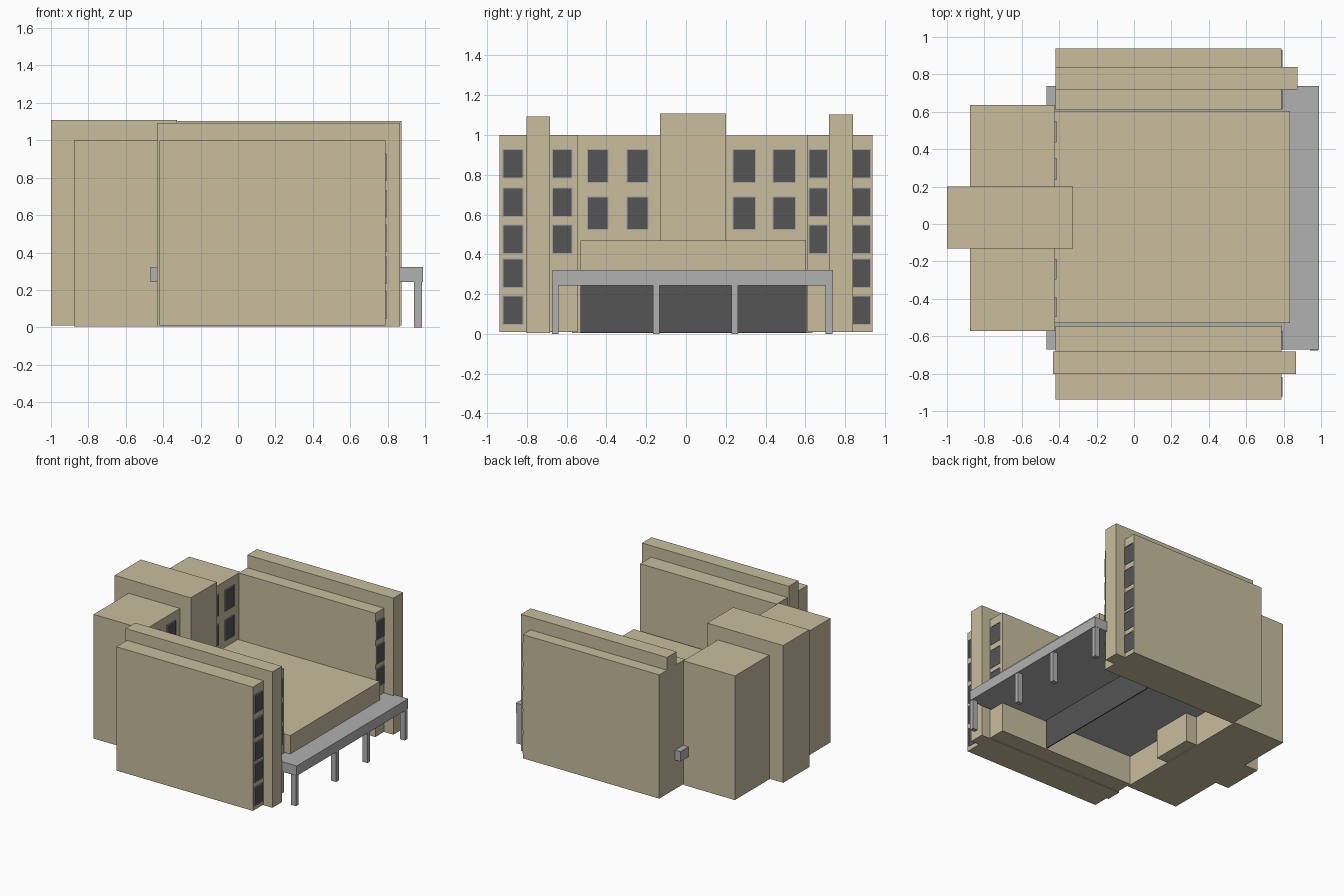
import bpy
import bmesh
from mathutils import Vector

if "Cube" in bpy.data.objects:
    bpy.data.objects.remove(bpy.data.objects["Cube"])


def material(name, rgb):
    m = bpy.data.materials.new(name)
    m.diffuse_color = (*rgb, 1.0)
    m.use_nodes = True
    m.node_tree.nodes["Principled BSDF"].inputs["Base Color"].default_value = m.diffuse_color
    return m


TAN = material("tan_wall", (0.58, 0.51, 0.34))
GREY = material("grey_concrete", (0.44, 0.44, 0.44))
DARK = material("dark_glass", (0.09, 0.09, 0.09))
FRAME = material("frame_grey", (0.36, 0.37, 0.42))


def boxes(name, spans, mat):
    """One object holding a box for each ((x0, x1), (y0, y1), (z0, z1))."""
    bm = bmesh.new()
    for span in spans:
        verts = bmesh.ops.create_cube(bm, size=1.0)["verts"]
        size = Vector([b - a for a, b in span])
        mid = Vector([(a + b) / 2 for a, b in span])
        bmesh.ops.scale(bm, vec=size, verts=verts)
        bmesh.ops.translate(bm, vec=mid, verts=verts)
    mesh = bpy.data.meshes.new(name)
    bm.to_mesh(mesh)
    bm.free()
    mesh.materials.append(mat)
    obj = bpy.data.objects.new(name, mesh)
    bpy.context.collection.objects.link(obj)
    return obj


def windows(name, x, columns, rows):
    """Grid of framed panes standing proud of a wall that faces +x."""
    e = 0.005
    cells = [(c, r) for c in columns for r in rows]
    boxes(name + "_glass", [((x - 0.004, x + 0.005), c, r) for c, r in cells], DARK)
    bars = []
    for (y0, y1), (z0, z1) in cells:
        depth = (x - 0.004, x + 0.007)
        bars += [(depth, (y0 - e, y1 + e), (z0 - e, z0)),
                 (depth, (y0 - e, y1 + e), (z1, z1 + e)),
                 (depth, (y0 - e, y0), (z0, z1)),
                 (depth, (y1, y1 + e), (z0, z1))]
    boxes(name + "_frames", bars, FRAME)


# Main masses
boxes("south_wing", [((-0.42, 0.788), (-0.937, -0.545), (0.01, 1.0))], TAN)
boxes("north_wing", [((-0.42, 0.788), (0.61, 0.938), (0.01, 1.0))], TAN)
boxes("south_fin", [((-0.432, 0.867), (-0.803, -0.683), (0.005, 1.092))], TAN)
boxes("north_fin", [((-0.42, 0.873), (0.718, 0.84), (0.01, 1.102))], TAN)
boxes("back_block", [((-0.877, -0.422), (-0.573, 0.635), (0.005, 0.998))], TAN)
boxes("back_tower", [((-1.0, -0.327), (-0.13, 0.2), (0.01, 1.108))], TAN)

# Entrance: upper block, canopy slab, columns and dark doors
boxes("entrance_block", [((-0.425, 0.834), (-0.53, 0.603), (0.30, 0.47))], TAN)
boxes("canopy", [((-0.467, 0.99), (-0.672, 0.738), (0.242, 0.322))], GREY)
boxes("canopy_columns",
      [((0.942, 0.985), (y - 0.017, y + 0.017), (0.0, 0.246))
       for y in (-0.658, -0.15, 0.245, 0.719)], GREY)
boxes("entrance_doors", [((0.375, 0.383), (-0.53, 0.605), (0.008, 0.245))], DARK)

# Windows on the wing ends and the courtyard wall
wing_rows = [(z, z + 0.138) for z in (0.787, 0.592, 0.407, 0.236, 0.05)]
windows("wing_outer_windows", 0.788, [(-0.918, -0.823), (0.836, 0.926)], wing_rows)
windows("wing_inner_windows", 0.788, [(-0.668, -0.576), (0.62, 0.71)], wing_rows[:3])
windows("courtyard_windows", -0.422,
        [(-0.492, -0.395), (-0.293, -0.193), (0.24, 0.348), (0.44, 0.547)],
        [(0.763, 0.925), (0.527, 0.686)])
